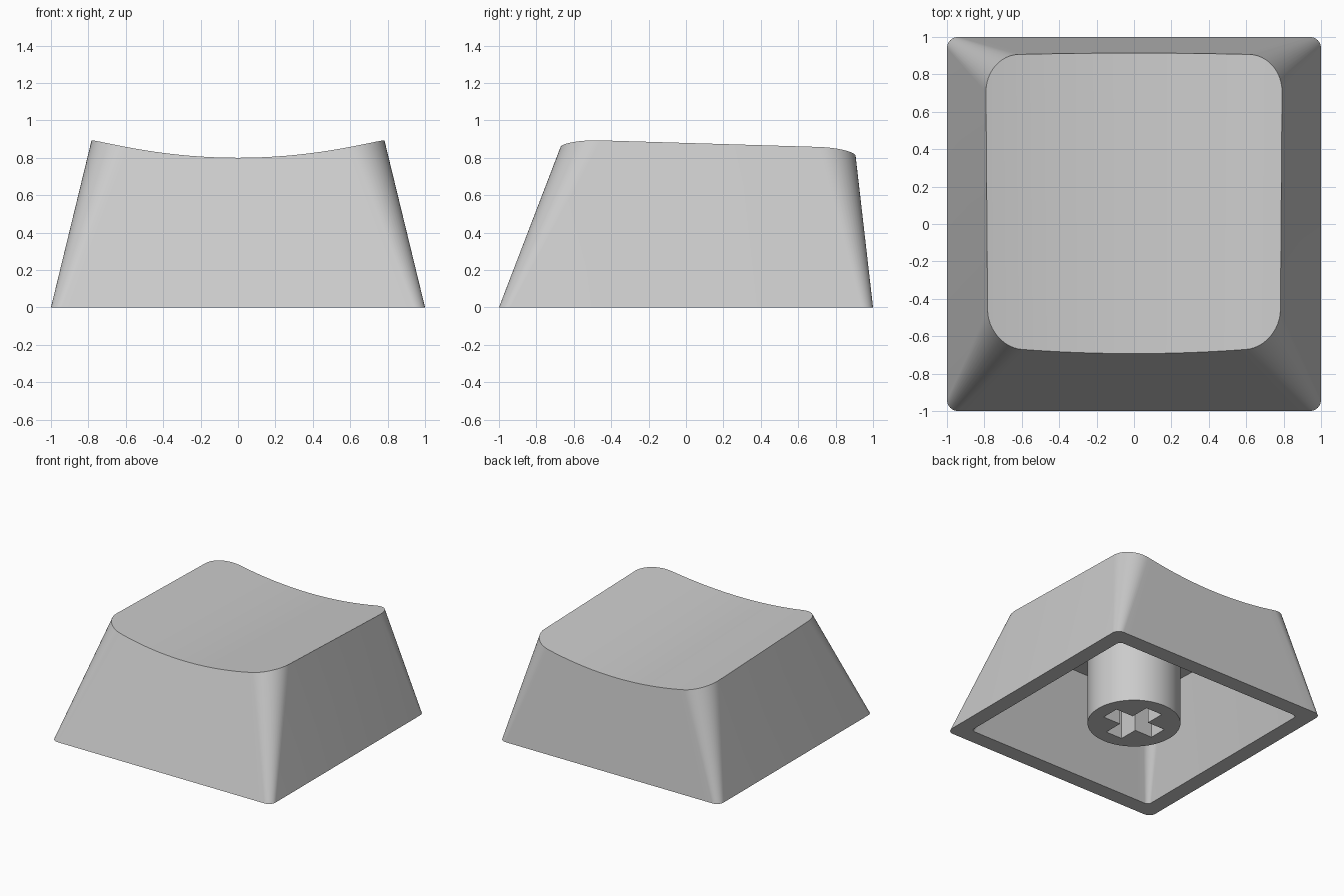
import bpy, bmesh
from math import sin, cos, pi, radians

cube = bpy.data.objects.get("Cube")
if cube:
    bpy.data.objects.remove(cube, do_unlink=True)

ARC = 12        # segments per rounded corner
FLAT = 24       # segments along the front and back edges
REF = 0.9       # reference height of the tapered walls

grey = bpy.data.materials.new("light grey plastic")
grey.use_nodes = True
grey.diffuse_color = (0.6, 0.6, 0.6, 1)
grey.node_tree.nodes["Principled BSDF"].inputs["Base Color"].default_value = (0.6, 0.6, 0.6, 1)


def add_object(name, bm):
    bmesh.ops.recalc_face_normals(bm, faces=bm.faces)
    mesh = bpy.data.meshes.new(name)
    bm.to_mesh(mesh)
    bm.free()
    mesh.materials.append(grey)
    obj = bpy.data.objects.new(name, mesh)
    bpy.context.collection.objects.link(obj)
    return obj


def select_only(obj):
    bpy.ops.object.select_all(action='DESELECT')
    obj.select_set(True)
    bpy.context.view_layer.objects.active = obj


def half_outline(half_x, edge_y, radius, side):
    """Front (side -1) or back (side 1) half of a rounded rectangle, from -x to +x."""
    cx, cy = half_x - radius, edge_y - side * radius
    arc = [(cx + radius * sin(a), cy + side * radius * cos(a))
           for a in (i * pi / 2 / ARC for i in range(ARC + 1))]
    flat = [(cx * (2 * i / FLAT - 1), edge_y) for i in range(1, FLAT)]
    return [(-x, y) for x, y in reversed(arc)] + flat + arc


def dish(x, y, drop):
    """Height of the scooped, slightly tilted top."""
    return 0.80 - drop - 0.032 * (y + 0.69) + x * x / 6.1


def tapered_skin(bm, wall, drop, r_low, r_high):
    """Sloping walls closed by a scooped top; returns the bottom loop."""
    lows, highs = [], []
    for side, lean in ((-1, 0.384), (1, 0.115)):
        low = half_outline(1 - wall, side * (1 - wall), r_low, side)
        high = half_outline(1 - wall - 0.243 * REF,
                            side * (1 - wall - lean * REF), r_high, side)
        low_v, high_v = [], []
        for (x0, y0), (x1, y1) in zip(low, high):
            t = 1.0
            for _ in range(12):      # slide along the wall line to the dish
                t = dish(x0 + (x1 - x0) * t, y0 + (y1 - y0) * t, drop) / REF
            low_v.append(bm.verts.new((x0, y0, 0)))
            high_v.append(bm.verts.new((x0 + (x1 - x0) * t, y0 + (y1 - y0) * t, t * REF)))
        lows.append(low_v)
        highs.append(high_v)
    # The scooped top runs as straight strips from front to back
    (f, b) = highs
    for i in range(len(f) - 1):
        bm.faces.new((f[i], f[i + 1], b[i + 1], b[i]))
    bottom = lows[0] + lows[1][::-1]
    top = f + b[::-1]
    for i in range(len(top)):
        bm.faces.new((bottom[i - 1], bottom[i], top[i], top[i - 1]))
    return bottom


# Hollow cap: outer skin, inner skin and the flat rim between them
bm = bmesh.new()
outer = tapered_skin(bm, 0, 0, 0.06, 0.20)
inner = tapered_skin(bm, 0.13, 0.10, 0.035, 0.13)
for i in range(len(outer)):
    bm.faces.new((outer[i - 1], outer[i], inner[i], inner[i - 1]))
cap = add_object("cap_shell", bm)

# Round stem reaching up into the ceiling of the cap
bm = bmesh.new()
STEM_TOP = 0.73
bmesh.ops.create_cone(bm, cap_ends=True, segments=64, radius1=0.35, radius2=0.35, depth=STEM_TOP)
bmesh.ops.translate(bm, verts=bm.verts, vec=(0, 0, STEM_TOP / 2))
stem = add_object("stem", bm)

# Cross-shaped socket cut into the stem
bm = bmesh.new()
a, w = 0.235, 0.075
quarter = [(a, -w), (a, w), (w, w)]
cross = []
for k in range(4):
    c, s = round(cos(k * pi / 2)), round(sin(k * pi / 2))
    cross += [(x * c - y * s, x * s + y * c) for x, y in quarter]
face = bm.faces.new([bm.verts.new((x, y, -0.1)) for x, y in cross])
ext = bmesh.ops.extrude_face_region(bm, geom=[face])
bmesh.ops.translate(bm, vec=(0, 0, 0.55),
                    verts=[v for v in ext["geom"] if isinstance(v, bmesh.types.BMVert)])
cutter = add_object("socket_cutter", bm)
cutter.hide_render = True
cut = stem.modifiers.new("socket", 'BOOLEAN')
cut.operation = 'DIFFERENCE'
cut.solver = 'EXACT'
cut.object = cutter
select_only(stem)
bpy.ops.object.modifier_apply(modifier=cut.name)
bpy.data.objects.remove(cutter, do_unlink=True)

for obj in (cap, stem):
    select_only(obj)
    bpy.ops.object.shade_smooth_by_angle(angle=radians(30))
